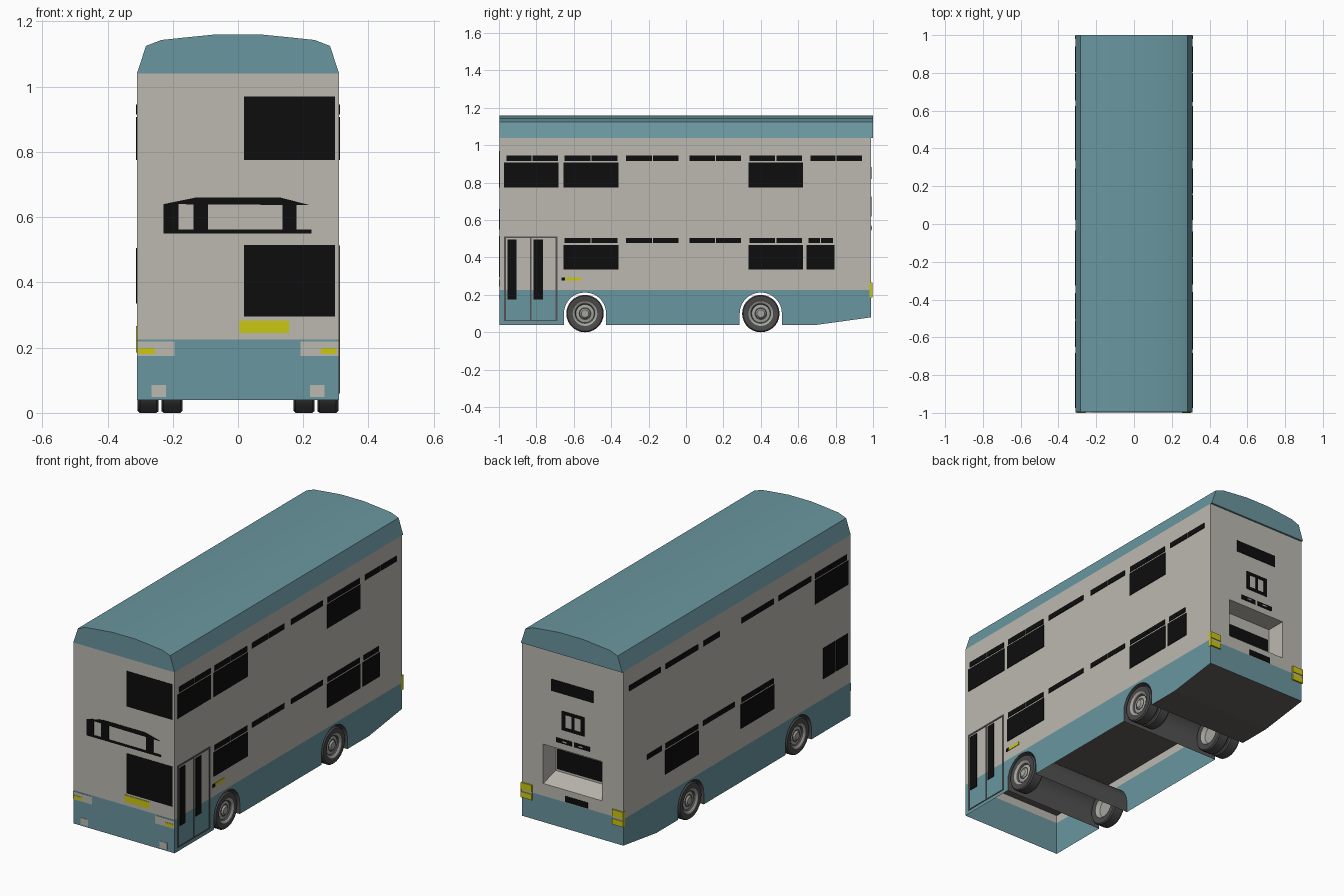
import bpy, bmesh, math

if "Cube" in bpy.data.objects:
    bpy.data.objects.remove(bpy.data.objects["Cube"])

# ---------- colours ----------
def mat(name, rgb):
    m = bpy.data.materials.new(name)
    m.diffuse_color = (*rgb, 1)
    m.use_nodes = True
    m.node_tree.nodes["Principled BSDF"].inputs["Base Color"].default_value = m.diffuse_color
    return m

TEAL = mat("teal paint", (0.142, 0.306, 0.345))
CREAM = mat("warm grey paint", (0.50, 0.485, 0.435))
BLACK = mat("black glass", (0.004, 0.004, 0.004))
YELLOW = mat("yellow lamp", (0.60, 0.57, 0.006))
FLOOR = mat("underbody brown grey", (0.12, 0.112, 0.102))
LINER = mat("arch dark grey", (0.085, 0.085, 0.085))
TYRE = mat("tyre grey", (0.07, 0.07, 0.07))
RIM = mat("rim light grey", (0.38, 0.38, 0.35))

W, YF, YB = 0.31, -0.996, 0.99          # half width, front and back planes
Z0, Z1, Z2 = 0.04, 0.225, 1.04          # skirt bottom, skirt top, roof bottom
AXLES = (-0.54, 0.40)


def build(name, polys, mats, smooth=None, fix=True):
    """polys: list of (points, material index)"""
    bm = bmesh.new()
    for pts, mi in polys:
        f = bm.faces.new([bm.verts.new(p) for p in pts])
        f.material_index = mi
    bmesh.ops.remove_doubles(bm, verts=bm.verts, dist=1e-5)
    if fix:
        bmesh.ops.recalc_face_normals(bm, faces=bm.faces)
    me = bpy.data.meshes.new(name)
    bm.to_mesh(me)
    bm.free()
    for m in mats:
        me.materials.append(m)
    ob = bpy.data.objects.new(name, me)
    bpy.context.collection.objects.link(ob)
    if smooth:
        bpy.context.view_layer.objects.active = ob
        ob.select_set(True)
        bpy.ops.object.shade_smooth_by_angle(angle=math.radians(smooth))
        ob.select_set(False)
    return ob


PLACE = {
    "front": lambda u, v, d: (u, YF - d, v),
    "back": lambda u, v, d: (u, YB + d, v),
    "right": lambda u, v, d: (W + d, u, v),
    "left": lambda u, v, d: (-W - d, u, v),
}


def rect(u0, u1, v0, v1):
    return [(u0, v0), (u1, v0), (u1, v1), (u0, v1)]


def plates(name, m, side, shapes, base=0.0, t=0.003):
    """thin plates lying on one side of the body"""
    P, polys = PLACE[side], []
    for s in shapes:
        lo = [P(u, v, base) for u, v in s]
        hi = [P(u, v, base + t) for u, v in s]
        polys += [(lo[::-1], 0), (hi, 0)]
        for i in range(len(s)):
            j = (i + 1) % len(s)
            polys.append(([lo[i], lo[j], hi[j], hi[i]], 0))
    return build(name, polys, [m])


# ---------- lower skirt with wheel arches ----------
R, CZ, N = 0.113, 0.10, 14
def arch(yc):
    pts = [(yc - R, Z0)]
    for i in range(N + 1):
        a = math.pi * (1 - i / N)
        pts.append((yc + R * math.cos(a), CZ + R * math.sin(a)))
    return pts + [(yc + R, Z0)]

outline = [(YF, Z0)] + arch(AXLES[0]) + arch(AXLES[1]) + [(0.70, Z0), (YB, 0.08), (YB, Z1), (YF, Z1)]
skirt = [([(s * W, y, z) for y, z in outline[::s]], 0) for s in (1, -1)]
skirt.append(([(-W, YF, Z0), (W, YF, Z0), (W, YF, Z1), (-W, YF, Z1)], 0))
skirt.append(([(W, YB, 0.08), (-W, YB, 0.08), (-W, YB, Z1), (W, YB, Z1)], 0))
build("lower_skirt", skirt, [TEAL])

# ---------- upper body with recess in the back ----------
def back(x0, x1, z0, z1):
    return [(x, YB, z) for x, z in rect(x0, x1, z0, z1)]

RX, RB, RT, RD = 0.18, 0.293, 0.51, 0.88
body = [([(s * W, y, z) for y, z in rect(YF, YB, Z1, Z2)], 0) for s in (1, -1)]
body.append(([(x, YF, z) for x, z in rect(-W, W, Z1, Z2)], 0))
body += [(back(-W, W, RT, Z2), 0), (back(-W, W, Z1, RB), 0),
         (back(-W, -RX, RB, RT), 0), (back(RX, W, RB, RT), 0)]
rim = back(-RX, RX, RB, RT)
deep = [(x, RD, z) for x, z in rect(-RX, RX, RB + 0.03, RT)]
body.append((deep, 0))
for i in range(4):
    j = (i + 1) % 4
    body.append(([rim[i], rim[j], deep[j], deep[i]], 0))
build("upper_body", body, [CREAM])

# ---------- domed roof ----------
half = [(0.31, 1.04), (0.282, 1.125), (0.235, 1.143), (0.15, 1.152), (0.07, 1.16)]
prof = half + [(-x, z) for x, z in half[::-1]]
roof = [([(x, YF, z) for x, z in prof], 0), ([(x, 1.0, z) for x, z in prof[::-1]], 0)]
for (xa, za), (xb, zb) in zip(prof, prof[1:] + prof[:1]):
    roof.append(([(xa, YF, za), (xb, YF, zb), (xb, 1.0, zb), (xa, 1.0, za)], 0))
build("roof", roof, [TEAL], smooth=30)

# ---------- underbody ----------
def across(a, b):
    return [(-W, *a), (W, *a), (W, *b), (-W, *b)]

build("floor", [(across((YF, 0.27), (AXLES[1], 0.27)), 0)], [FLOOR])
build("rear_underside", [(across((AXLES[1] + R, Z0), (0.70, Z0)), 0),
                         (across((0.70, Z0), (YB, 0.08)), 0)], [FLOOR])
for label, yc in zip(("front", "rear"), AXLES):
    a = arch(yc)
    build(label + "_arch_liner", [(across(p, q), 0) for p, q in zip(a, a[1:])], [LINER], smooth=40)

# ---------- wheels: lathed profile (offset outward, radius, material of next band) ----------
WHEEL = [(0.02, 0.0, 1), (0.02, 0.05, 1), (0.0, 0.064, 0), (0.0, 0.094, 0), (0.007, 0.1, 0),
         (0.058, 0.1, 0), (0.065, 0.094, 0), (0.065, 0.066, 1), (0.058, 0.055, 0), (0.048, 0.049, 1),
         (0.052, 0.034, 0), (0.052, 0.028, 1), (0.06, 0.02, 1), (0.06, 0.0, 1)]

def wheel(name, s, x_in, yc, n=28):
    polys = []
    for (xa, ra, m), (xb, rb, _) in zip(WHEEL, WHEEL[1:]):
        for k in range(n):
            a0, a1 = 2 * math.pi * k / n, 2 * math.pi * (k + 1) / n
            pt = lambda x, r, a: (s * (x_in + x), yc + r * math.cos(a), 0.1 + r * math.sin(a))
            quad = [pt(xa, ra, a0), pt(xb, rb, a0), pt(xb, rb, a1), pt(xa, ra, a1)]
            if ra == 0:
                quad = quad[:3]
            elif rb == 0:
                quad = [quad[0], quad[1], quad[3]]
            polys.append((quad, m))
    build(name, polys, [TYRE, RIM], smooth=35)

for s, sn in ((1, "right"), (-1, "left")):
    wheel(f"front_wheel_{sn}", s, 0.243, AXLES[0])
    wheel(f"rear_outer_wheel_{sn}", s, 0.243, AXLES[1])
    wheel(f"rear_inner_wheel_{sn}", s, 0.17, AXLES[1])

# ---------- side windows ----------
def row(spans, z0, z1):
    return [rect(a, b, z0, z1) for a, b in spans]

def pairs(spans):
    out = []
    for a, b in spans:
        m = (a + b) / 2
        out += [(a, m - 0.003), (m + 0.003, b)]
    return out

P1, P2, P3, P4, P5, P6 = ((-0.96, -0.685), (-0.65, -0.365), (-0.32, -0.04),
                          (0.02, 0.295), (0.34, 0.62), (0.665, 0.94))
SMALL = (0.655, 0.785)
UP, UPB, LOW, LOWB = (0.915, 0.945), (0.775, 0.907), (0.477, 0.505), (0.335, 0.468)
F, M, B = (-0.973, -0.682), (-0.655, -0.36), (0.335, 0.625)
plates("right_windows", BLACK, "right",
       row(pairs([P1, P2, P3, P4, P5, P6]), *UP) + row([F, M, B], *UPB)
       + row(pairs([P2, P3, P4, P5, SMALL]), *LOW) + row([M, B, (0.645, 0.795)], *LOWB))
plates("left_windows", BLACK, "left",
       row(pairs([P1, P2, P3, P5, P6]) + [(0.15, 0.29)], *UP) + row([F], *UPB)
       + row(pairs([P3, P4, P5, SMALL]), *LOW) + row([(-0.325, -0.035), B], *LOWB)
       + row([(-0.97, -0.868), (-0.86, -0.755)], 0.335, 0.505))

# ---------- door and side marker ----------
plates("door_frame", LINER, "right",
       [rect(-0.972, -0.963, 0.06, 0.513), rect(-0.697, -0.688, 0.06, 0.513),
        rect(-0.963, -0.697, 0.504, 0.513), rect(-0.963, -0.697, 0.06, 0.066),
        rect(-0.833, -0.827, 0.066, 0.504)])
plates("door_glass", BLACK, "right", row([(-0.955, -0.905), (-0.815, -0.765)], 0.175, 0.495))
plates("side_marker_base", BLACK, "right", [rect(-0.665, -0.647, 0.276, 0.294)])
plates("side_marker", YELLOW, "right", [rect(-0.645, -0.562, 0.276, 0.294)])

# ---------- front details ----------
plates("front_windows", BLACK, "front",
       [rect(0.018, 0.298, 0.295, 0.515), rect(0.018, 0.298, 0.775, 0.97)])
plates("front_sign_frame", BLACK, "front",
       [rect(-0.228, 0.225, 0.55, 0.562),
        [(-0.228, 0.64), (0.22, 0.637), (0.13, 0.66), (-0.13, 0.66)]]
       + row([(-0.228, -0.183), (-0.137, -0.092), (0.137, 0.18)], 0.562, 0.64))
plates("front_number_plate", YELLOW, "front", [rect(0.004, 0.157, 0.245, 0.283)])
plates("headlight_panels", CREAM, "front",
       row([(-0.309, -0.195), (0.192, 0.309)], 0.175, 0.219)
       + row([(-0.265, -0.22), (0.22, 0.265)], 0.048, 0.085), t=0.002)
plates("headlights", YELLOW, "front", row([(-0.305, -0.255), (0.255, 0.302)], 0.18, 0.199), t=0.004)

# ---------- back details ----------
plates("back_upper_window", BLACK, "back", [rect(-0.127, 0.13, 0.82, 0.885)])
plates("back_grille_frame", BLACK, "back",
       row([(-0.072, -0.05), (-0.012, 0.004), (0.043, 0.065)], 0.62, 0.725)
       + row([(-0.05, -0.012), (0.004, 0.043)], 0.62, 0.637)
       + row([(-0.05, -0.012), (0.004, 0.043)], 0.708, 0.725))
plates("back_vents", BLACK, "back", row([(-0.105, -0.01), (0.005, 0.1)], 0.545, 0.57))
plates("back_vent_slots", CREAM, "back", row([(-0.065, -0.04), (0.035, 0.06)], 0.554, 0.561), t=0.005)
plates("back_lower_window", BLACK, "back", [rect(-0.17, 0.17, 0.335, 0.445)], base=RD - YB)
plates("back_plate", BLACK, "back", [rect(-0.093, 0.044, 0.228, 0.26)])
bands = ((0.185, 0.217), (0.231, 0.267))
corners = [(-W, -0.245), (0.245, W)]
plates("tail_lights", YELLOW, "back", [rect(*c, *b) for c in corners for b in bands], t=0.008)
plates("tail_light_gaps", CREAM, "back", row(corners, 0.217, 0.231), t=0.004)
for side in ("right", "left"):
    plates(f"tail_light_{side}_wrap", YELLOW, side, row([(0.98, 0.998)], 0.185, 0.267), t=0.002)
